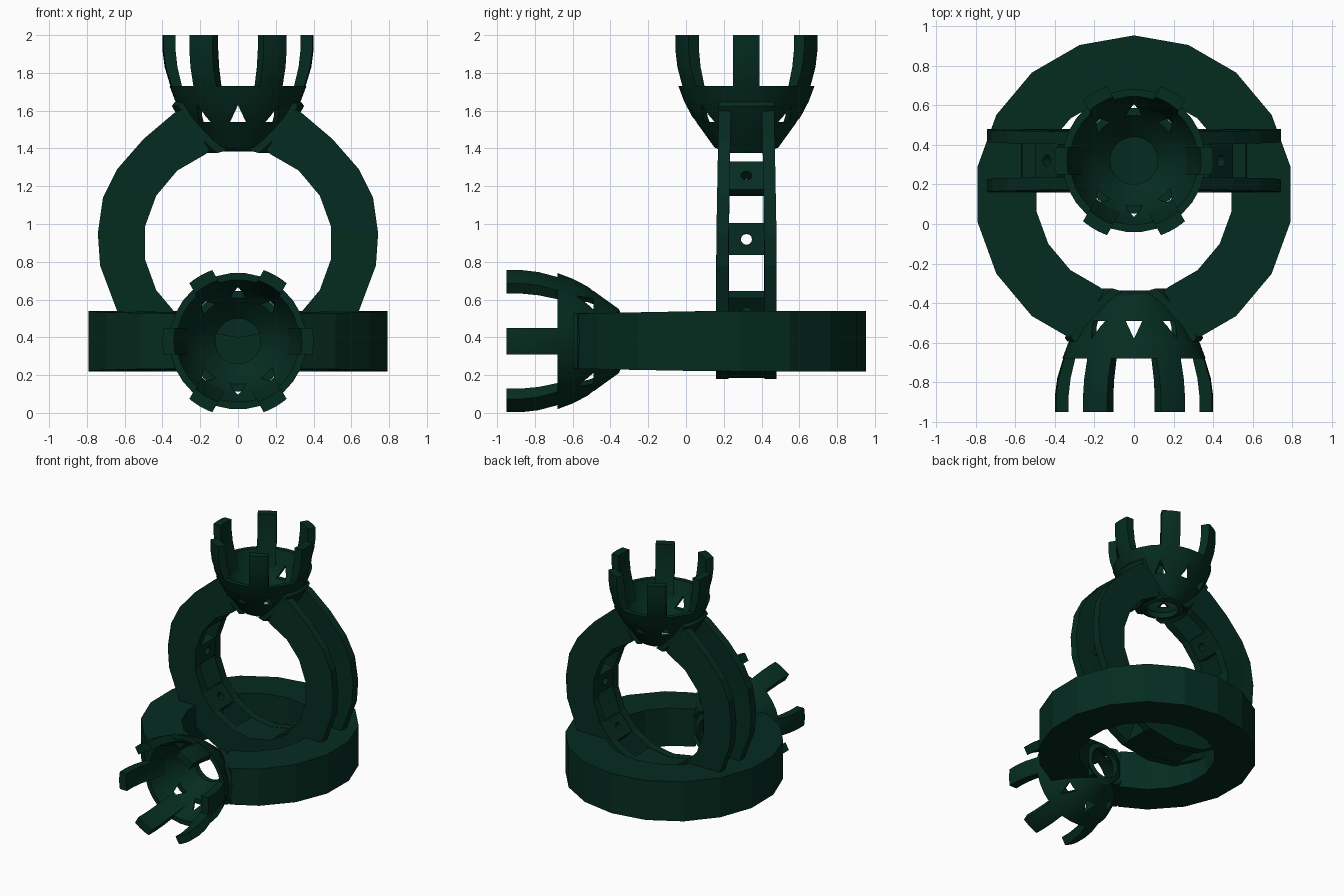
import bpy, bmesh, math
from mathutils import Matrix, Vector

if "Cube" in bpy.data.objects:
    bpy.data.objects.remove(bpy.data.objects["Cube"])

green = bpy.data.materials.new("dark green")
green.diffuse_color = (0.0015, 0.025, 0.0145, 1)
green.use_nodes = True
green.node_tree.nodes["Principled BSDF"].inputs["Base Color"].default_value = green.diffuse_color


def pol(r, deg):
    a = math.radians(deg)
    return (r * math.cos(a), r * math.sin(a))


def mirrored(pts):
    """Right-hand points (bottom to top) completed with the left half."""
    return [(-x, z) for x, z in reversed(pts) if x > 1e-6] + pts


def finish(name, bm, place, smooth=False, cutter=None):
    bmesh.ops.remove_doubles(bm, verts=bm.verts, dist=1e-5)
    bmesh.ops.recalc_face_normals(bm, faces=bm.faces)
    me = bpy.data.meshes.new(name)
    bm.to_mesh(me)
    bm.free()
    ob = bpy.data.objects.new(name, me)
    bpy.context.collection.objects.link(ob)
    me.materials.append(green)
    if cutter:
        mod = ob.modifiers.new("cut", 'BOOLEAN')
        mod.object, mod.solver = cutter, 'EXACT'
        dg = bpy.context.evaluated_depsgraph_get()
        ob.data = bpy.data.meshes.new_from_object(ob.evaluated_get(dg))
        ob.modifiers.clear()
        bpy.data.objects.remove(cutter)
    if smooth:
        ob.data.shade_smooth()
        ob.data.set_sharp_from_angle(angle=math.radians(30))
    ob.matrix_world = place
    return ob


def half_width(z):
    return 0.16 - 0.013 * max(0, z / 0.7)


def slab(bm, pts, f0, f1):
    """Extrude an xz outline between two y depths, given as functions of z."""
    a = [bm.verts.new((x, f0(z), z)) for x, z in pts]
    b = [bm.verts.new((x, f1(z), z)) for x, z in pts]
    n = len(pts)
    caps = [bm.faces.new(a), bm.faces.new(b[::-1])]
    for i in range(n):
        j = (i + 1) % n
        bm.faces.new((a[i], b[i], b[j], a[j]))
    bm.normal_update()
    bmesh.ops.triangulate(bm, faces=caps, ngon_method='EAR_CLIP')


def arc_strip(bm, prof, deg, w, steps=6):
    """Sweep a closed (r, z) profile round the axis over a fixed width."""
    rot = Matrix.Rotation(math.radians(deg), 4, 'Z')
    rows = []
    for k in range(steps + 1):
        y = w * (2 * k / steps - 1)
        rows.append([bm.verts.new(rot @ Vector((math.sqrt(max(r * r - y * y, 0.001)), y, z)))
                     for r, z in prof])
    n = len(prof)
    for a, b in zip(rows, rows[1:]):
        for i in range(n):
            j = (i + 1) % n
            bm.faces.new((a[i], a[j], b[j], b[i]))
    bm.faces.new(rows[0])
    bm.faces.new(rows[-1][::-1])
    bm.normal_update()


BOWL_OUT = [(.12, .485), (.17, .505), (.235, .595), (.29, .67), (.332, .75), (.362, .83)]
BOWL_IN = [(.325, .83), (.297, .75), (.255, .67), (.195, .60), (.12, .53)]


def head(tag, place):
    # triangular piercings
    bm = bmesh.new()
    for a in (48, 90, 132, 228, 270, 312):
        rot = Matrix.Rotation(math.radians(a), 4, 'Z')
        tri = [(-.042, .64), (.042, .64), (0, .73)]
        v = [[bm.verts.new(rot @ Vector((r, y, z))) for y, z in tri] for r in (.13, .5)]
        bm.faces.new(v[0])
        bm.faces.new(v[1][::-1])
        for i in range(3):
            j = (i + 1) % 3
            bm.faces.new((v[0][i], v[1][i], v[1][j], v[0][j]))
    cutter = finish("piercing_cutter", bm, Matrix())
    cutter.hide_render = True
    # open bowl
    bm = bmesh.new()
    prof = BOWL_OUT + BOWL_IN
    n, seg = len(prof), 30
    rings = [[bm.verts.new((*pol(r, 360 * k / seg), z)) for r, z in prof] for k in range(seg)]
    for k in range(seg):
        a, b = rings[k], rings[(k + 1) % seg]
        for i in range(n):
            j = (i + 1) % n
            bm.faces.new((a[i], a[j], b[j], b[i]))
    finish(tag + "_bowl", bm, place, True, cutter)
    # six prongs rising out of the bowl wall
    bm = bmesh.new()
    prong = [(.27, .70), (.30, .71), (.332, .77), (.358, .83), (.388, .93), (.40, 1.02),
             (.40, 1.1), (.338, 1.1), (.338, 1.02), (.328, .93), (.305, .83), (.285, .76)]
    for k in range(6):
        arc_strip(bm, prong, 60 * k, .07)
    finish(tag + "_prongs", bm, place, True)
    # curved shoulder plates between shank and bowl
    bm = bmesh.new()
    plate = [(.16, .49), (.185, .475), (.25, .56), (.308, .65), (.35, .725), (.335, .745),
             (.31, .73), (.265, .66), (.215, .58)]
    for a in (0, 180):
        arc_strip(bm, plate, a, .148, 10)
    finish(tag + "_shoulder_plates", bm, place, True)


inner = mirrored([pol(.5, a) for a in range(-90, 71, 20)] + [(.15, .49)])


def outline(right):
    return mirrored(right + [(.285, .71)]) + inner[::-1]


# lying ring: solid band
lying = Matrix.Translation((0, .15, .38)) @ Matrix.Rotation(math.pi / 2, 4, 'X')
bm = bmesh.new()
outer = [pol(.803, a) for a in range(-90, 51, 20)] + [(.335, .72)]
slab(bm, outline(outer), lambda z: -half_width(z), half_width)
finish("lying_ring_band", bm, lying)
head("lying_ring", lying)

# standing ring: two rails joined by pierced crossbars
standing = Matrix.Translation((0, .32, .9))
bm = bmesh.new()
outer = [(0, -.72), (.25, -.68), (.47, -.555), (.64, -.36), (.73, -.12), (.742, .05),
         (.715, .24), (.64, .39), (.5, .55), (.335, .69)]
for s in (-1, 1):
    slab(bm, outline(outer), lambda z: s * half_width(z), lambda z: s * (half_width(z) - .065))
finish("standing_ring_rails", bm, standing)

bars, holes = bmesh.new(), bmesh.new()
for a, h, r in ((-80, 10, .715), (-40, 9.5, .575), (2, 8.5, .575), (39, 9.5, .575)):
    for c in (a, 180 - a):
        pts = [pol(.502, c - h), pol(.502, c + h), pol(r, c + h), pol(r, c - h)]
        slab(bars, pts, lambda z: -.12, lambda z: .12)
        if a == -80:
            continue
        x, z = pol(.54, c)
        m = (Matrix.Translation((x, 0, z)) @ Matrix.Rotation(-math.radians(c), 4, 'Y')
             @ Matrix.Rotation(math.pi / 2, 4, 'Y'))
        bmesh.ops.create_cone(holes, cap_ends=True, segments=12, radius1=.03, radius2=.03,
                              depth=.2, matrix=m)
cutter = finish("hole_cutter", holes, Matrix())
cutter.hide_render = True
finish("standing_ring_crossbars", bars, standing, False, cutter)
head("standing_ring", standing)
